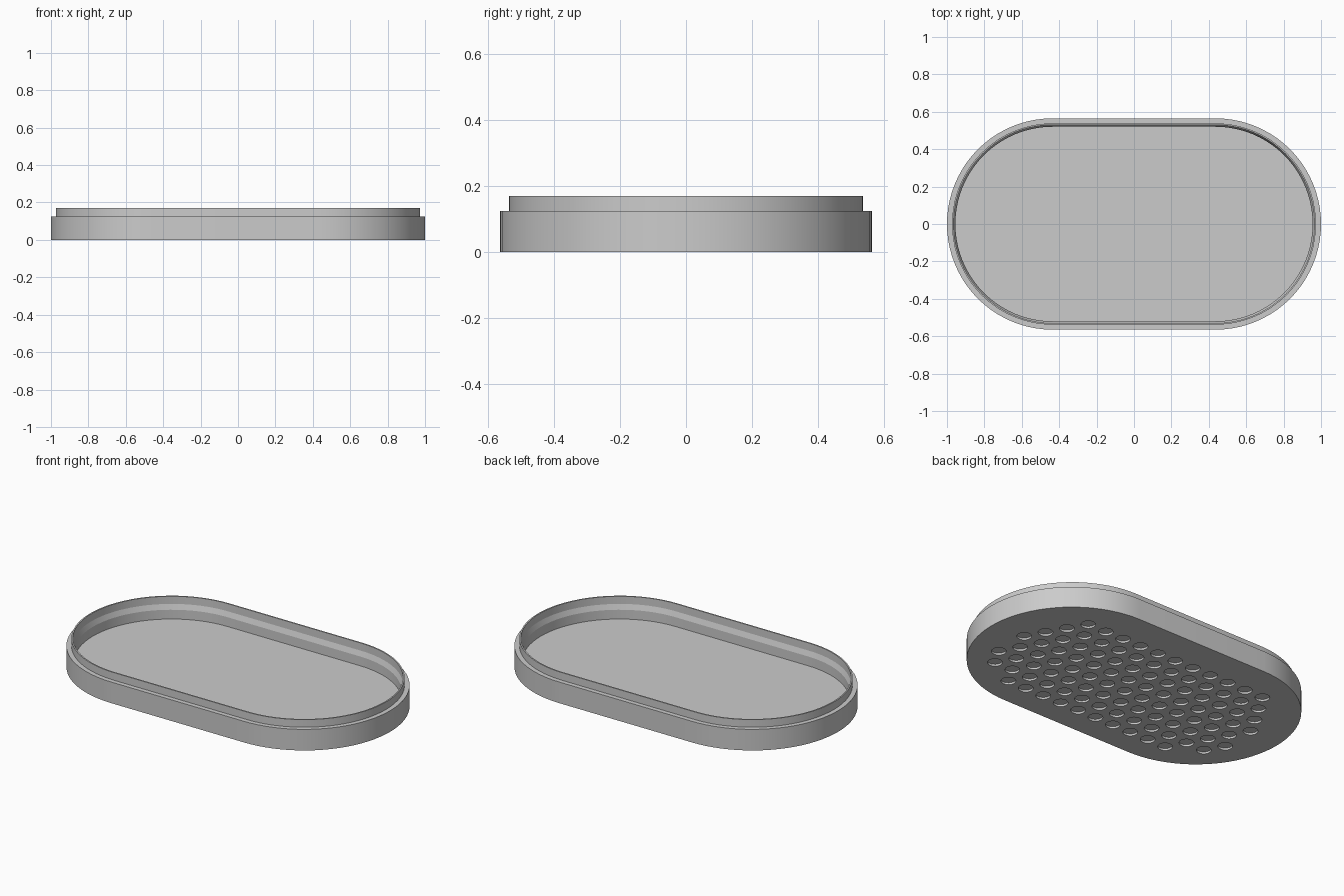
import bpy
import bmesh
import math

cube = bpy.data.objects.get("Cube")
if cube:
    bpy.data.objects.remove(cube, do_unlink=True)

HALF_STRAIGHT = 0.435
ARC_STEPS = 40
FLOOR_Z = 0.04
HOLE_DEPTH = 0.012
HOLE_RADIUS = 0.04
PITCH = 0.122

# one plain colour
grey = bpy.data.materials.new("plain_grey")
grey.use_nodes = True
colour = (0.6, 0.6, 0.6, 1)
grey.diffuse_color = colour
grey.node_tree.nodes["Principled BSDF"].inputs["Base Color"].default_value = colour


def stadium_ring(bm, radius, z):
    """Closed loop of vertices: two half circles joined by straight sides."""
    verts = []
    for side in (1, -1):
        for i in range(ARC_STEPS + 1):
            a = math.pi * (i / ARC_STEPS - 0.5)
            verts.append(bm.verts.new((side * (HALF_STRAIGHT + radius * math.cos(a)),
                                       side * radius * math.sin(a), z)))
    return verts


def circle_ring(bm, x, y, z, steps=24):
    return [bm.verts.new((x + HOLE_RADIUS * math.cos(math.tau * i / steps),
                          y + HOLE_RADIUS * math.sin(math.tau * i / steps), z))
            for i in range(steps)]


def pairs(ring):
    return zip(ring, ring[1:] + ring[:1])


def bridge(bm, low, high):
    for (a, b), (c, d) in zip(pairs(low), pairs(high)):
        bm.faces.new((a, b, d, c))


def loop_edges(bm, ring):
    return [bm.edges.get((a, b)) for a, b in pairs(ring)]


bm = bmesh.new()

# wall section: outer wall, shoulder, thin lip, inner slope, inner wall
section = [(0.565, 0), (0.565, 0.125), (0.538, 0.125), (0.538, 0.17),
           (0.53, 0.17), (0.53, 0.125), (0.52, 0.095), (0.52, FLOOR_Z)]
rings = [stadium_ring(bm, r, z) for r, z in section]
for low, high in zip(rings, rings[1:]):
    bridge(bm, low, high)

# tray floor
bm.faces.new(rings[-1])

# staggered round recesses in the underside
rim = loop_edges(bm, rings[0])
for row, count in enumerate((11, 12, 13, 14, 13, 14, 13, 10)):
    y = 0.345 - row * PITCH * math.sqrt(3) / 2
    for i in range(count):
        x = (i - (count - 1) / 2) * PITCH
        mouth = circle_ring(bm, x, y, 0)
        end = circle_ring(bm, x, y, HOLE_DEPTH)
        bridge(bm, mouth, end)
        bm.faces.new(end)
        rim += loop_edges(bm, mouth)

# underside around the recesses
bmesh.ops.triangle_fill(bm, use_beauty=True, edges=rim, normal=(0, 0, -1))
bmesh.ops.recalc_face_normals(bm, faces=bm.faces[:])

mesh = bpy.data.meshes.new("tray")
bm.to_mesh(mesh)
bm.free()
mesh.materials.append(grey)
tray = bpy.data.objects.new("tray", mesh)
bpy.context.collection.objects.link(tray)

bpy.ops.object.select_all(action="DESELECT")
tray.select_set(True)
bpy.context.view_layer.objects.active = tray
bpy.ops.object.shade_smooth_by_angle(angle=math.radians(15))
